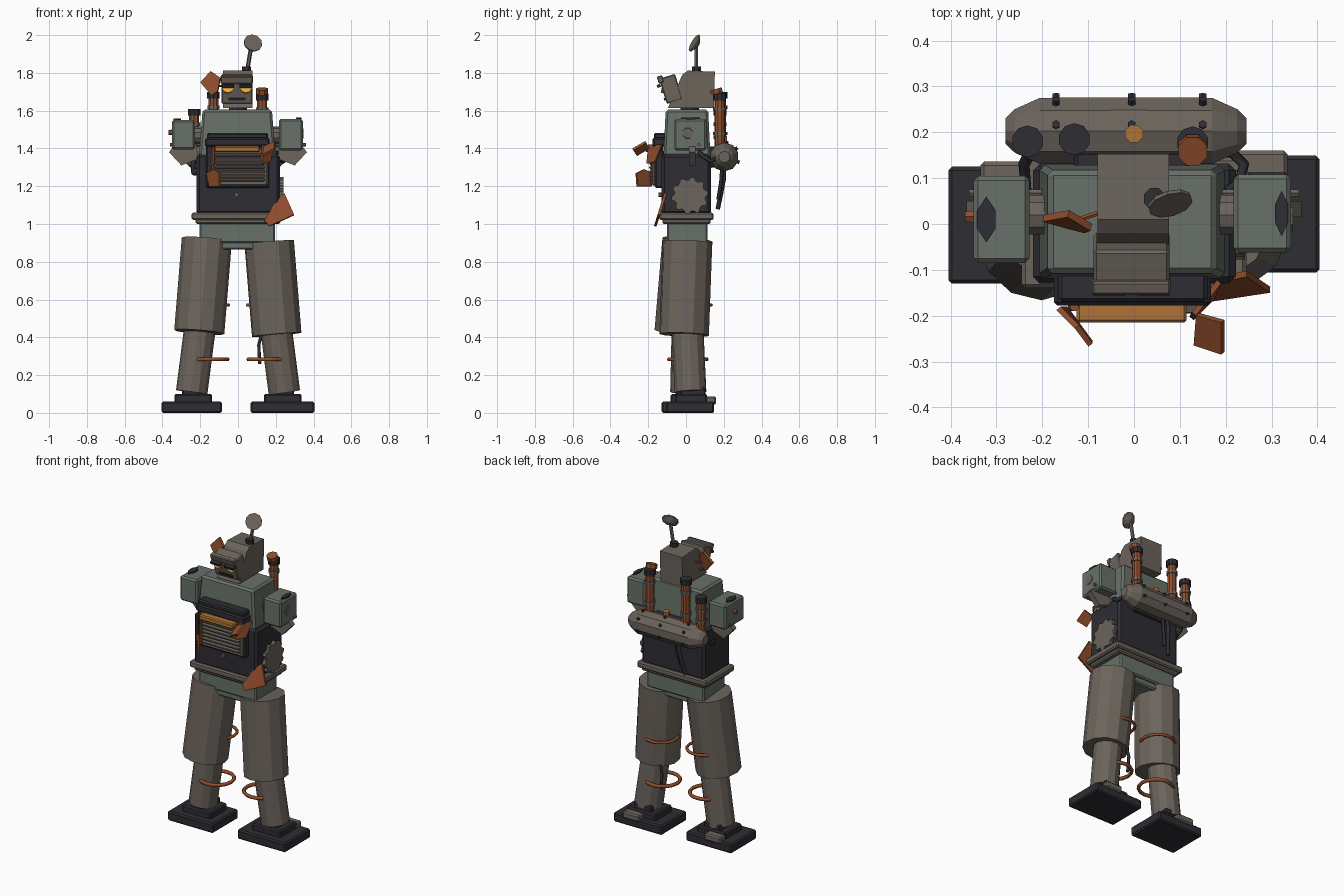
import bpy, bmesh, math
from mathutils import Vector, Matrix

if "Cube" in bpy.data.objects:
    bpy.data.objects.remove(bpy.data.objects["Cube"])


def material(name, rgb):
    m = bpy.data.materials.new(name)
    m.diffuse_color = (*rgb, 1)
    m.use_nodes = True
    m.node_tree.nodes["Principled BSDF"].inputs["Base Color"].default_value = m.diffuse_color
    return m


BROWN = material("worn_brown", (.15, .128, .108))
GREEN = material("grey_green", (.14, .165, .14))
DARK = material("dark_iron", (.026, .026, .033))
RUST = material("rust", (.28, .075, .025))
ORANGE = material("copper", (.42, .17, .035))
GLOW = material("eye_glow", (.9, .42, .04))


def finish(name, bm, mat):
    bmesh.ops.recalc_face_normals(bm, faces=bm.faces[:])
    me = bpy.data.meshes.new(name)
    bm.to_mesh(me)
    bm.free()
    me.materials.append(mat)
    ob = bpy.data.objects.new(name, me)
    bpy.context.collection.objects.link(ob)
    return ob


def box(name, lo, hi, mat, bevel=.008, taper=1.0, rx=0, ry=0):
    """Chamfered box between two corners; taper shrinks the top."""
    lo, hi = Vector(lo), Vector(hi)
    bm = bmesh.new()
    bmesh.ops.create_cube(bm, size=1)
    for v in bm.verts:
        t = taper if v.co.z > 0 else 1
        v.co = Vector((v.co.x * t, v.co.y * t, v.co.z)) * Matrix.Identity(3)[0][0]
        v.co = Vector(a * b for a, b in zip(v.co, hi - lo))
    if bevel:
        bmesh.ops.bevel(bm, geom=bm.edges[:], offset=bevel, segments=1, affect='EDGES')
    rot = Matrix.Rotation(math.radians(ry), 4, 'Y') @ Matrix.Rotation(math.radians(rx), 4, 'X')
    bm.transform(Matrix.Translation((lo + hi) / 2) @ rot)
    return finish(name, bm, mat)


def lathe(name, base, axis, profile, mat, sides=12):
    """Flat-sided turned solid: profile is (distance along axis, radius)."""
    bm = bmesh.new()
    rings = [[bm.verts.new((r * math.cos(math.tau * (i + .5) / sides),
                            r * math.sin(math.tau * (i + .5) / sides), d))
              for i in range(sides)] for d, r in profile]
    for a, b in zip(rings, rings[1:]):
        for i in range(sides):
            j = (i + 1) % sides
            bm.faces.new((a[i], a[j], b[j], b[i]))
    bm.faces.new(rings[0])
    bm.faces.new(rings[-1])
    q = Vector(axis).to_track_quat('Z', 'Y').to_matrix().to_4x4()
    bm.transform(Matrix.Translation(base) @ q)
    return finish(name, bm, mat)


def rod(name, a, b, r, mat, sides=8):
    d = Vector(b) - Vector(a)
    return lathe(name, a, d, [(0, r), (d.length, r)], mat, sides)


def plate(name, pts, depth, mat):
    """Outline thickened along its own normal."""
    bm = bmesh.new()
    f = bm.faces.new([bm.verts.new(p) for p in pts])
    f.normal_update()
    off = f.normal * depth
    ext = bmesh.ops.extrude_face_region(bm, geom=[f], use_keep_orig=True)
    bmesh.ops.translate(bm, vec=off, verts=[v for v in ext['geom'] if isinstance(v, bmesh.types.BMVert)])
    return finish(name, bm, mat)


def hose(name, pts, r, mat, cyclic=False):
    cu = bpy.data.curves.new(name, 'CURVE')
    cu.dimensions, cu.bevel_depth, cu.bevel_resolution = '3D', r, 1
    cu.use_fill_caps = True
    sp = cu.splines.new('POLY')
    sp.points.add(len(pts) - 1)
    for p, co in zip(sp.points, pts):
        p.co = (*co, 1)
    sp.use_cyclic_u = cyclic
    cu.materials.append(mat)
    ob = bpy.data.objects.new(name, cu)
    bpy.context.collection.objects.link(ob)


def ring(name, c, R, r, mat):
    hose(name, [(c[0] + R * math.cos(math.tau * i / 16), c[1] + R * math.sin(math.tau * i / 16), c[2])
                for i in range(16)], r, mat, True)


# Legs, feet and loose rings; the two sides sit slightly offset
for side, s, dy, dz in (("left", -1, -.012, .008), ("right", 1, .012, -.006)):
    n = side + "_"
    rod(n + "thigh", (s * .165, .008, .91 + dz), (s * .205, -.022 + dy, .42 + dz), .133, BROWN, 12)
    rod(n + "shin", (s * .2, .008, .46), (s * .245, .012 + dy, .11), .084, BROWN, 12)
    x = s * .237
    box(n + "ankle", (x - .06, -.04 + dy, .08), (x + .06, .09 + dy, .135), DARK)
    box(n + "ankle_base", (x - .1, -.07 + dy, .05), (x + .1, .1 + dy, .1), DARK)
    xa, xb = sorted((s * (.085 if s < 0 else .067), s * .405))
    box(n + "foot", (xa, -.118 + dy, 0), (xb, .137 + dy, .06), DARK)
    xa, xb = sorted((s * .22, s * .335))
    box(n + "heel", (xa, .09 + dy, .045), (xb, .148 + dy, .088), BROWN)
    ring(n + "shin_ring", (s * .155, .01, .283), .1, .011, RUST)
    ring(n + "knee_ring", (s * .15, .033, .57), .1, .009, RUST)
hose("shin_cable", [(.13, .08, .44), (.11, .085, .36), (.115, .08, .26)], .009, DARK)

# Pelvis, belt and torso
box("pelvis", (-.205, -.1, .9), (.195, .115, 1.03), GREEN)
box("pelvis_skirt", (-.09, -.09, .865), (.19, .1, .95), GREEN)
box("belt_lower", (-.225, -.125, 1.0), (.225, .13, 1.03), BROWN)
box("belt", (-.245, -.14, 1.02), (.245, .145, 1.06), BROWN)
box("lower_torso", (-.22, -.13, 1.05), (.222, .132, 1.37), DARK, .015)
box("upper_torso", (-.208, -.12, 1.34), (.2, .13, 1.605), GREEN, .012, taper=.9)

# Chest furnace with grille
box("furnace_frame", (-.17, -.165, 1.19), (.165, -.12, 1.43), DARK)
box("furnace_hood", (-.175, -.178, 1.41), (.168, -.1, 1.455), DARK)
box("hood_cap", (-.165, -.17, 1.45), (.16, -.1, 1.482), DARK)
box("grille_bar", (-.125, -.215, 1.38), (.115, -.16, 1.412), ORANGE, .006)
box("grille_frame", (-.145, -.178, 1.2), (.155, -.16, 1.4), BROWN)
for i in range(7):
    z = 1.228 + i * .022
    box("grille_slat", (-.12, -.195, z), (.14, -.17, z + .013), BROWN, .003, rx=18)
lathe("furnace_bolt", (-.008, -.125, 1.155), (0, -1, 0), [(0, .013), (.02, .013)], RUST, 6)

# Torn rust plates on the front
plate("torn_plate_upper", [(.19, -.13, 1.42), (.175, -.165, 1.33), (.13, -.21, 1.32),
                           (.135, -.2, 1.42)], .012, RUST)
plate("torn_plate_tip", [(.135, -.2, 1.41), (.19, -.215, 1.44), (.19, -.285, 1.4),
                         (.13, -.265, 1.37)], .014, RUST)
plate("torn_plate_left", [(-.16, -.18, 1.27), (-.145, -.18, 1.2), (-.09, -.255, 1.2),
                          (-.09, -.26, 1.27), (-.12, -.22, 1.29)], .012, RUST)
rod("left_furnace_post", (-.135, -.18, 1.21), (-.13, -.18, 1.41), .01, RUST)
plate("hanging_plate", [(.2, -.125, 1.12), (.245, -.115, 1.165), (.297, -.15, 1.05),
                        (.165, -.17, .99), (.14, -.16, 1.02)], .014, RUST)

# Side gear
gear = [((.098 if i % 4 < 2 else .083), math.tau * (i + .5) / 40) for i in range(40)]
plate("side_gear", [(.215, .02 + r * math.cos(a), 1.15 + r * math.sin(a)) for r, a in gear], .027, BROWN)

# Shoulders with stub plates and caps
for side, s, lo, hi in (("left", -1, (-.35, -.085, 1.395), (-.228, .105, 1.55)),
                        ("right", 1, (.217, -.062, 1.39), (.343, .108, 1.556))):
    n = side + "_"
    yc, xo = (lo[1] + hi[1]) / 2, s * .345
    box(n + "shoulder", lo, hi, GREEN, .01)
    rod(n + "shoulder_axle", (s * .15, .02, 1.47), (s * .24, .02, 1.47), .045, BROWN, 10)
    rod(n + "shoulder_pin", (s * .17, .068, 1.42), (s * .36, .068, 1.42), .009, BROWN, 6)
    plate(n + "arm_stub", [(s * .21, .05, 1.345), (s * .3, .05, 1.31), (s * .365, .05, 1.38),
                           (s * .335, .05, 1.42), (s * .22, .05, 1.42)], .035 * s, BROWN)
    xc, w = s * .322, .02 if s < 0 else .014
    plate(n + "shoulder_dent", [(xc, yc - .05, hi[2] - .004), (xc + w, yc - .02, hi[2] - .004),
                                (xc + w, yc + .02, hi[2] - .004), (xc, yc + .05, hi[2] - .004),
                                (xc - w, yc + .02, hi[2] - .004), (xc - w, yc - .02, hi[2] - .004)], .012, DARK)
lathe("right_shoulder_disc", (.335, .01, 1.48), (1, 0, 0), [(0, .032), (.012, .028)], BROWN, 8)
lathe("left_shoulder_bolt", (-.345, .016, 1.485), (-1, 0, 0), [(0, .015), (.024, .013)], RUST, 6)

# Boiler tank on the back
lathe("boiler_tank", (-.28, .203, 1.355), (1, 0, 0),
      [(0, .03), (.02, .05), (.075, .076), (.27, .077), (.45, .076), (.505, .05), (.525, .03)], BROWN, 10)
for x in (-.17, -.005, .15):
    for a in (-20, 35, 80):
        d = Vector((0, math.cos(math.radians(a)), math.sin(math.radians(a))))
        rod("tank_stud", Vector((x, .203, 1.355)) + d * .06, Vector((x, .203, 1.355)) + d * .085, .009, DARK, 6)
lathe("tank_valve", (0, .197, 1.42), (0, 0, 1), [(0, .012), (.02, .012), (.02, .021), (.042, .021)], ORANGE, 8)
box("tank_mount", (-.13, .1, 1.3), (.12, .16, 1.41), DARK)

# Exhaust pipes with collars and caps
for x, y, z0, z1 in ((-.232, .18, 1.38, 1.61), (-.13, .185, 1.4, 1.7), (.128, .178, 1.4, 1.69)):
    rod("exhaust_pipe", (x, y, z0), (x, y, z1 - .01), .028, RUST, 10)
    for z in (z0 + .07, z1 - .09):
        rod("pipe_collar", (x, y, z), (x, y, z + .018), .034, BROWN, 10)
    rod("pipe_cap", (x, y, z1 - .035), (x, y, z1), .035, DARK, 10)
rod("pipe_flap", (.128, .165, 1.69), (.128, .158, 1.715), .034, RUST, 8)

# Hoses
hose("back_hose", [(-.08, .2, 1.29), (-.09, .2, 1.24), (-.1, .185, 1.16), (-.115, .168, 1.08)], .012, DARK)
hose("back_hose_short", [(-.06, .19, 1.29), (-.065, .185, 1.22), (-.085, .17, 1.13)], .01, DARK)
hose("left_side_hose", [(-.22, .17, 1.37), (-.24, .13, 1.31), (-.235, .07, 1.27), (-.21, .03, 1.27)], .013, DARK)
hose("right_side_hose", [(.2, .17, 1.36), (.24, .13, 1.33), (.23, .09, 1.36), (.2, .07, 1.38)], .012, DARK)

# Head, face and eyes
rod("neck", (0, .02, 1.58), (0, .02, 1.63), .05, DARK, 10)
plate("head", [(-.08, y, z) for y, z in ((-.02, 1.79), (.01, 1.812), (.153, 1.806),
                                         (.147, 1.615), (-.095, 1.615))], -.156, BROWN)
T = 17
box("face", (-.088, -.124, 1.645), (.077, -.036, 1.785), BROWN, .006, rx=T)
box("brow", (-.092, -.15, 1.745), (.08, -.12, 1.785), BROWN, .005, rx=T)
for s in (-1, 1):
    cx = -.006 + s * .048
    plate("eye", [(cx + .03 * math.cos(a), -.128 - .022 * math.sin(a) * -.3, 1.722 + .026 * math.sin(a))
                  for a in (math.pi + math.pi * i / 8 for i in range(9))], -.018, GLOW)
    plate("eyelid", [(cx - .034, -.15, 1.72), (cx + .034, -.15, 1.72),
                     (cx + .034, -.156, 1.735), (cx - .034, -.156, 1.735)], -.02, DARK)
box("mouth", (-.05, -.117, 1.655), (.04, -.107, 1.667), DARK, 0, rx=T)

# Open rust hatch on the side of the head
plate("head_hatch", [(-.2, .005, 1.75), (-.145, .015, 1.81), (-.095, -.015, 1.775),
                     (-.108, -.02, 1.705), (-.14, -.012, 1.68)], .016, RUST)
rod("hatch_hinge", (-.06, .03, 1.73), (-.12, .01, 1.73), .006, RUST, 6)

# Antenna with small tilted dish
rod("antenna_base", (.045, .055, 1.79), (.045, .055, 1.835), .025, DARK, 8)
rod("antenna_stem", (.05, .055, 1.82), (.07, .055, 1.94), .011, BROWN, 6)
lathe("antenna_dish", (.075, .058, 1.95), (.25, -.85, .5), [(-.008, .015), (.012, .05), (.02, .05)], BROWN, 10)
